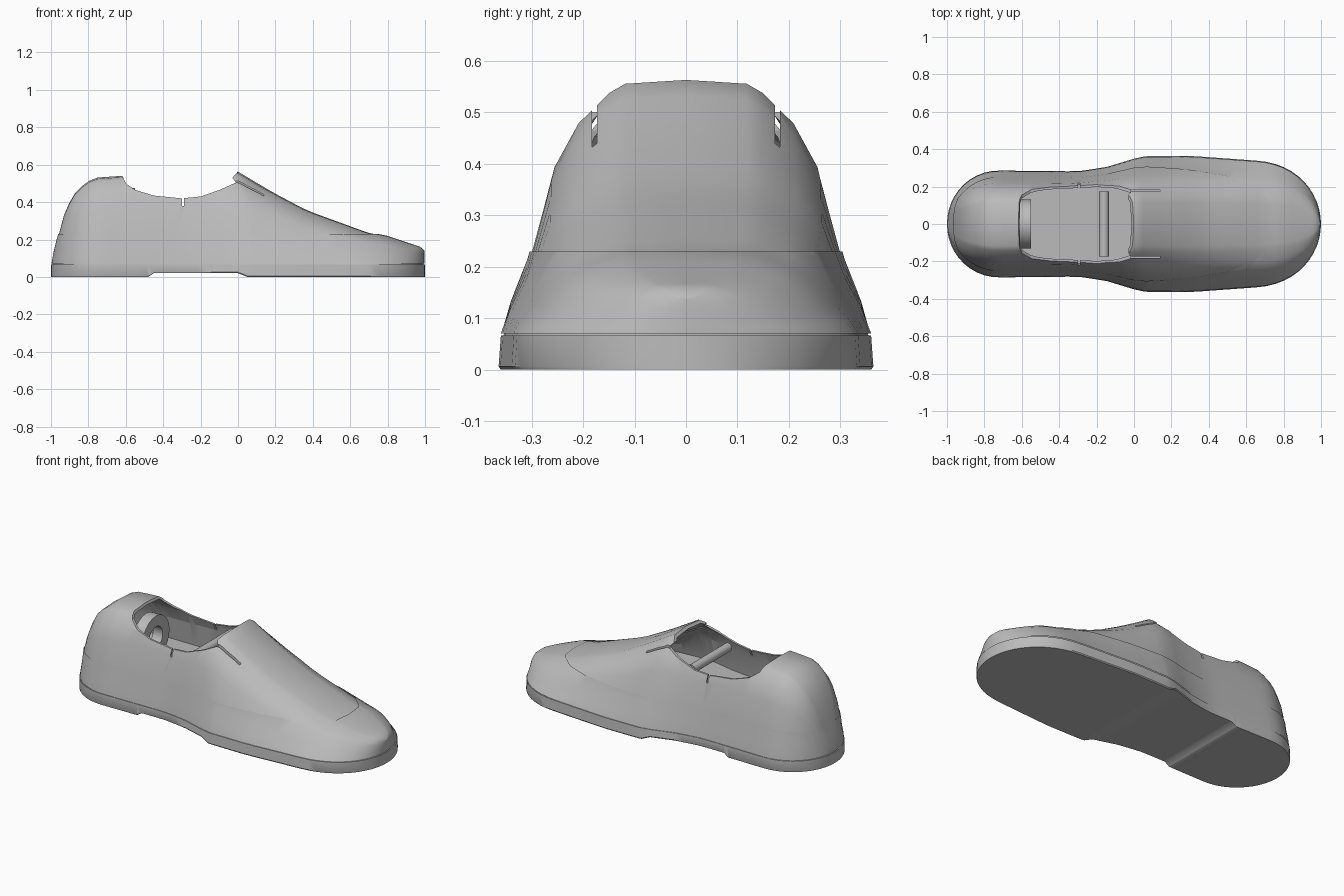
import bpy, bmesh, math
from mathutils import Matrix

if "Cube" in bpy.data.objects:
    bpy.data.objects.remove(bpy.data.objects["Cube"])

grey = bpy.data.materials.new("plain_grey")
grey.use_nodes = True
grey.diffuse_color = (0.5, 0.5, 0.5, 1)
grey.node_tree.nodes["Principled BSDF"].inputs["Base Color"].default_value = (0.5, 0.5, 0.5, 1)

# Half width along the shoe, ridge height, sole underside, and the cross-section shape
WIDTH = [(-1, .285), (-.3, .278), (-.15, .3), (0, .345), (.06, .358), (.3, .36), (.65, .335), (1, .31)]
RIDGE = [(-1, .07), (-.99, .13), (-.965, .23), (-.93, .36), (-.88, .45), (-.82, .51), (-.76, .535),
         (-.62, .545), (0, .567), (.18, .46), (.37, .36), (.7, .24), (.8, .22), (.98, .16), (1, .14)]
UNDERSIDE = [(-1, 0), (-.48, 0), (-.45, .02), (0, .02), (.05, 0), (1, 0)]
DOME = [(1, 0), (.95, .14), (.86, .32), (.74, .66), (.6, .83), (.42, .95), (.33, .985), (0, 1)]


def lerp(table, x):
    for (a, p), (b, q) in zip(table, table[1:]):
        if x <= b:
            return p + (q - p) * (x - a) / (b - a)
    return table[-1][1]


def half_width(x):
    heel, toe = max(0, (-.72 - x) / .28), max(0, (x - .65) / .35)
    return lerp(WIDTH, x) * math.sqrt(max(0, 1 - heel ** 2 - toe ** 2.3))


def activate(obj):
    bpy.ops.object.select_all(action='DESELECT')
    obj.select_set(True)
    bpy.context.view_layer.objects.active = obj


def shade(obj):
    activate(obj)
    bpy.ops.object.shade_smooth_by_angle(angle=math.radians(35))


def finish(name, bm, smooth=True):
    bmesh.ops.recalc_face_normals(bm, faces=bm.faces)
    mesh = bpy.data.meshes.new(name)
    bm.to_mesh(mesh)
    bm.free()
    mesh.materials.append(grey)
    obj = bpy.data.objects.new(name, mesh)
    bpy.context.collection.objects.link(obj)
    if smooth:
        shade(obj)
    return obj


def loft(section, stretch=1.0):
    """Join mirrored half sections, listed from bottom edge to centre, along x."""
    stations = [-math.cos(math.pi * i / 44) for i in range(45)]
    stations = sorted(stations + [x for x, z in UNDERSIDE[1:-1]])
    bm = bmesh.new()
    rows = []
    for x in stations:
        half = section(x)
        ring = half + [(-y, z) for y, z in half[-2::-1]]
        rows.append([bm.verts.new((x * stretch, y, z)) for y, z in ring])
    for a, b in zip(rows, rows[1:]):
        for i in range(len(a)):
            bm.faces.new((a[i - 1], a[i], b[i], b[i - 1]))
    bmesh.ops.remove_doubles(bm, verts=bm.verts, dist=.0005)
    bmesh.ops.dissolve_degenerate(bm, edges=bm.edges, dist=.0005)
    return bm


def dome(base, shrink, stretch):
    def section(x):
        w = half_width(x) * (1 - 3 * shrink)
        rise = max(.004, lerp(RIDGE, x) - shrink - base)
        fullness = lerp([(-1, .78), (-.2, .78), (.05, 1), (1, 1)], x)
        return [(w * f ** fullness, base + rise * g) for f, g in DOME]
    return loft(section, stretch)


def clip(bm, height, direction):
    """Remove everything above (1) or below (-1) a height."""
    bmesh.ops.bisect_plane(bm, geom=bm.verts[:] + bm.edges[:] + bm.faces[:],
                           plane_co=(0, 0, height), plane_no=(0, 0, direction), clear_outer=True)


def box(name, centre, size):
    bm = bmesh.new()
    bmesh.ops.create_cube(bm, size=1, matrix=Matrix.Translation(centre) @ Matrix.Diagonal((*size, 1)))
    return finish(name, bm, False)


def prism(name, outline, depth):
    bm = bmesh.new()
    near, far = [[bm.verts.new((x, y, z)) for x, z in outline] for y in (-depth, depth)]
    bm.faces.new(near)
    bm.faces.new(far)
    for i in range(len(near)):
        bm.faces.new((near[i - 1], near[i], far[i], far[i - 1]))
    return finish(name, bm, False)


def cut(obj, cutter):
    activate(obj)
    mod = obj.modifiers.new("cut", 'BOOLEAN')
    mod.operation, mod.solver, mod.object = 'DIFFERENCE', 'EXACT', cutter
    bpy.ops.object.modifier_apply(modifier=mod.name)
    bpy.data.objects.remove(cutter)


# Sole with a raised arch
def sole_section(x):
    w, z = half_width(x), lerp(UNDERSIDE, x)
    return [(w, z), (w * 1.012, z + .006), (w, .066), (0, .066)]


finish("sole", loft(sole_section))

# Hollow upper with a flat footbed, foot opening, tongue slits and side notches
upper = finish("upper", dome(.064, .004, .993))
cavity = dome(.07, .018, .975)
clip(cavity, .235, -1)
bmesh.ops.holes_fill(cavity, edges=cavity.edges)
cut(upper, finish("cavity", cavity, False))
RIM = [(-.62, .7), (-.62, .545), (-.6, .5), (-.55, .465), (-.45, .435), (-.3, .42), (-.2, .43),
       (-.1, .465), (-.01, .505), (-.03, .53), (.005, .57), (.005, .7)]
cut(upper, prism("opening", RIM, .5))
for side in (-1, 1):
    cut(upper, box("slit", (.06, side * .178, .5), (.16, .01, .3)))
cut(upper, box("notch", (-.295, 0, .44), (.01, 1, .12)))
shade(upper)

# Thin guard wrapped round the lower part of the upper
guard = dome(.07, 0, .997)
clip(guard, .23, 1)
clip(guard, .0705, -1)
finish("lower_guard", guard)


def cylinder(name, radius, length, centre, axis):
    bm = bmesh.new()
    turn = Matrix.Rotation(math.pi / 2, 4, axis)
    bmesh.ops.create_cone(bm, cap_ends=True, segments=24, radius1=radius, radius2=radius,
                          depth=length, matrix=Matrix.Translation(centre) @ turn)
    return finish(name, bm)


# Ring inside the heel and the rod under the tongue
ring = cylinder("heel_ring", .13, .065, (-.583, 0, .345), 'Y')
cut(ring, cylinder("ring_hole", .065, .2, (-.583, 0, .345), 'Y'))
shade(ring)
cylinder("cross_rod", .026, .35, (-.16, 0, .41), 'X')
